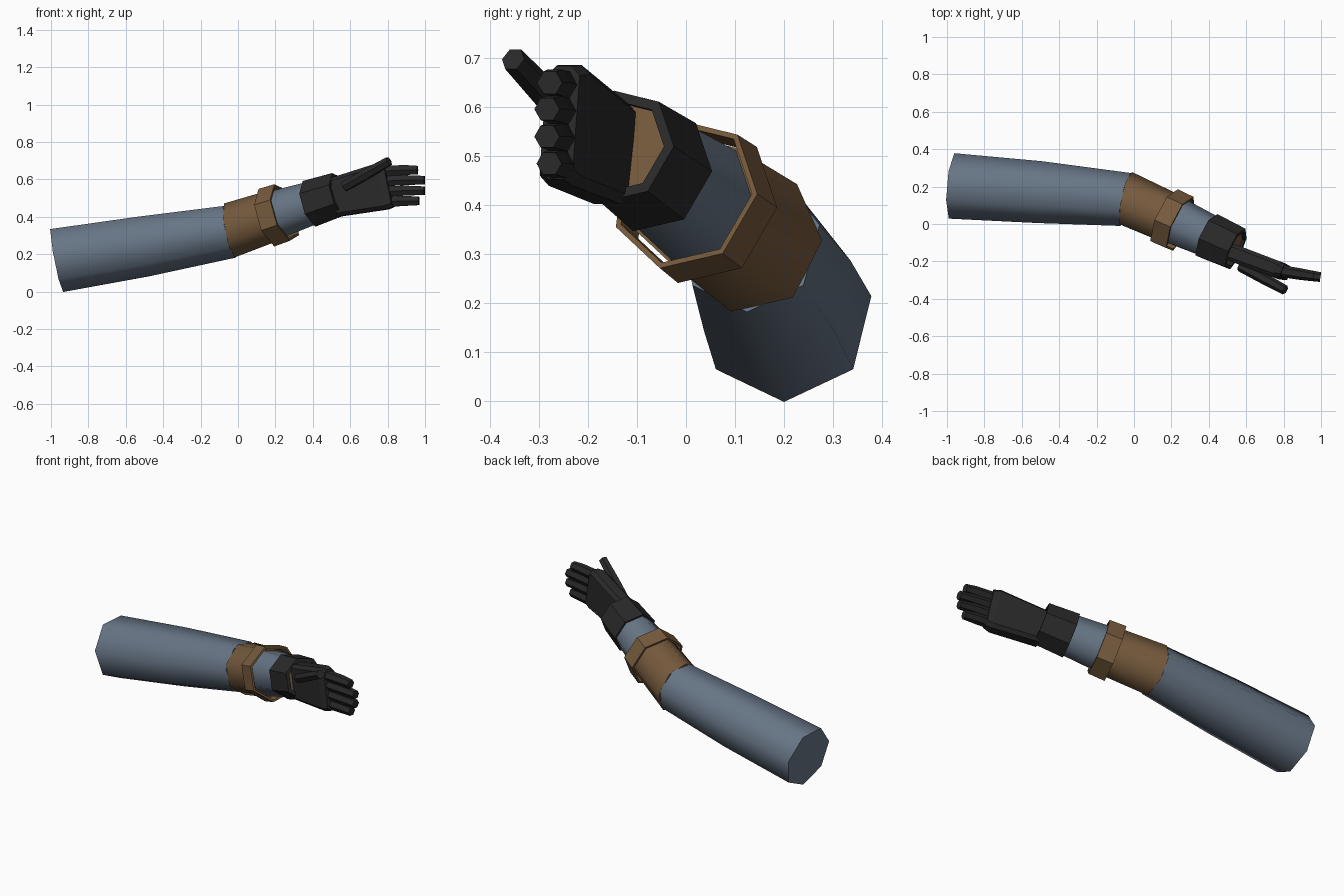
import bpy, bmesh, math
from mathutils import Vector

if "Cube" in bpy.data.objects:
    bpy.data.objects.remove(bpy.data.objects["Cube"])


def material(name, rgb):
    m = bpy.data.materials.new(name)
    m.diffuse_color = (*rgb, 1)
    m.use_nodes = True
    m.node_tree.nodes["Principled BSDF"].inputs["Base Color"].default_value = m.diffuse_color
    return m


BLUE = material("slate blue cloth", (0.135, 0.178, 0.235))
BROWN = material("brown leather", (0.18, 0.102, 0.046))
BLACK = material("black glove", (0.022, 0.022, 0.022))


def polygon(sides, r, phase=0.0):
    return [(r * math.cos(phase + i * math.tau / sides),
             r * math.sin(phase + i * math.tau / sides)) for i in range(sides)]


def chamfered(w, h, c):
    """Rectangle section with cut corners, half sizes w and h."""
    return [(w, -h + c), (w, h - c), (w - c, h), (-w + c, h),
            (-w, h - c), (-w, -h + c), (-w + c, -h), (w - c, -h)]


def loft(name, mat, sections, smooth=False, hollow=False):
    """Skin sections of (centre, facing, profile); hollow joins last to first."""
    bm = bmesh.new()
    rings = []
    for centre, facing, profile in sections:
        n = Vector(facing).normalized()
        u = Vector((0, 0, 1)).cross(n).normalized()
        v = n.cross(u)
        rings.append([bm.verts.new(Vector(centre) + u * a + v * b) for a, b in profile])
    pairs = list(zip(rings, rings[1:]))
    if hollow:
        pairs.append((rings[-1], rings[0]))
    else:
        bm.faces.new(rings[0])
        bm.faces.new(rings[-1])
    for a, b in pairs:
        for i in range(len(a)):
            j = (i + 1) % len(a)
            bm.faces.new((a[i], a[j], b[j], b[i]))
    bmesh.ops.recalc_face_normals(bm, faces=bm.faces)
    me = bpy.data.meshes.new(name)
    bm.to_mesh(me)
    bm.free()
    me.materials.append(mat)
    ob = bpy.data.objects.new(name, me)
    bpy.context.collection.objects.link(ob)
    if smooth:
        bpy.ops.object.select_all(action='DESELECT')
        ob.select_set(True)
        bpy.context.view_layer.objects.active = ob
        bpy.ops.object.shade_smooth_by_angle(angle=math.radians(60))
    return ob


def tube(name, mat, start, end, r0, r1, thick):
    """Open seven-sided band with wall thickness."""
    n = Vector(end) - Vector(start)
    loft(name, mat, [(start, n, polygon(7, r0)), (end, n, polygon(7, r1)),
                     (end, n, polygon(7, r1 - thick)), (start, n, polygon(7, r0 - thick))],
         hollow=True)


# Sleeve of the upper arm
UP = (1, -0.085, 0.17)
BEND = (1, -0.2, 0.2)
P = -math.pi / 2
loft("upper_sleeve", BLUE, [
    ((-0.968, 0.203, 0.175), (1, -0.085, 0.19), polygon(7, 0.18, P)),
    ((-0.5, 0.17, 0.25), UP, polygon(7, 0.170, P)),
    ((-0.04, 0.13, 0.327), BEND, polygon(7, 0.148, P))], smooth=True)

# Forearm runs along one axis from the elbow
ELBOW = Vector((-0.04, 0.13, 0.327))
AXIS = Vector((0.44, -0.2, 0.145))


def along(t):
    return ELBOW + AXIS * t


loft("elbow_guard", BROWN, [(along(0), BEND, polygon(7, 0.151)),
                            (along(0.58), AXIS, polygon(7, 0.140))], smooth=True)
loft("forearm_sleeve", BLUE, [(along(0.5), AXIS, polygon(7, 0.136)),
                              (along(1.1), AXIS, polygon(7, 0.116))], smooth=True)
loft("wrist", BROWN, [(along(1.0), AXIS, polygon(7, 0.105)),
                      (along(1.30), AXIS, polygon(7, 0.103))])
tube("strap", BROWN, along(0.47), along(0.66), 0.165, 0.162, 0.012)
tube("glove_cuff", BLACK, along(0.98), along(1.33), 0.131, 0.122, 0.022)

# Hand
HAND = (0.29, -0.11, 0.065)
loft("palm", BLACK, [((0.525, -0.153, 0.505), HAND, chamfered(0.047, 0.105, 0.018)),
                     ((0.775, -0.247, 0.563), HAND, chamfered(0.046, 0.126, 0.02)),
                     ((0.812, -0.258, 0.569), HAND, chamfered(0.036, 0.118, 0.02))])

# Fingers, top to bottom: height and tip
for i, (z, tip) in enumerate([(0.65, 0.96), (0.596, 0.997), (0.54, 0.997), (0.485, 0.967)]):
    d = (1, -0.15, 0)
    loft("finger_%d" % (i + 1), BLACK, [
        ((0.79, -0.252, z - 0.005), d, polygon(6, 0.032)),
        ((0.89, -0.268, z), d, polygon(6, 0.031)),
        ((tip, -0.268 - (tip - 0.89) * 0.15, z), d, polygon(6, 0.026))])

# Thumb
base, tip = Vector((0.57, -0.225, 0.562)), Vector((0.808, -0.353, 0.698))
loft("thumb", BLACK, [(base, tip - base, polygon(6, 0.03)),
                      (base.lerp(tip, 0.5), tip - base, polygon(6, 0.03)),
                      (tip, tip - base, polygon(6, 0.026))])
